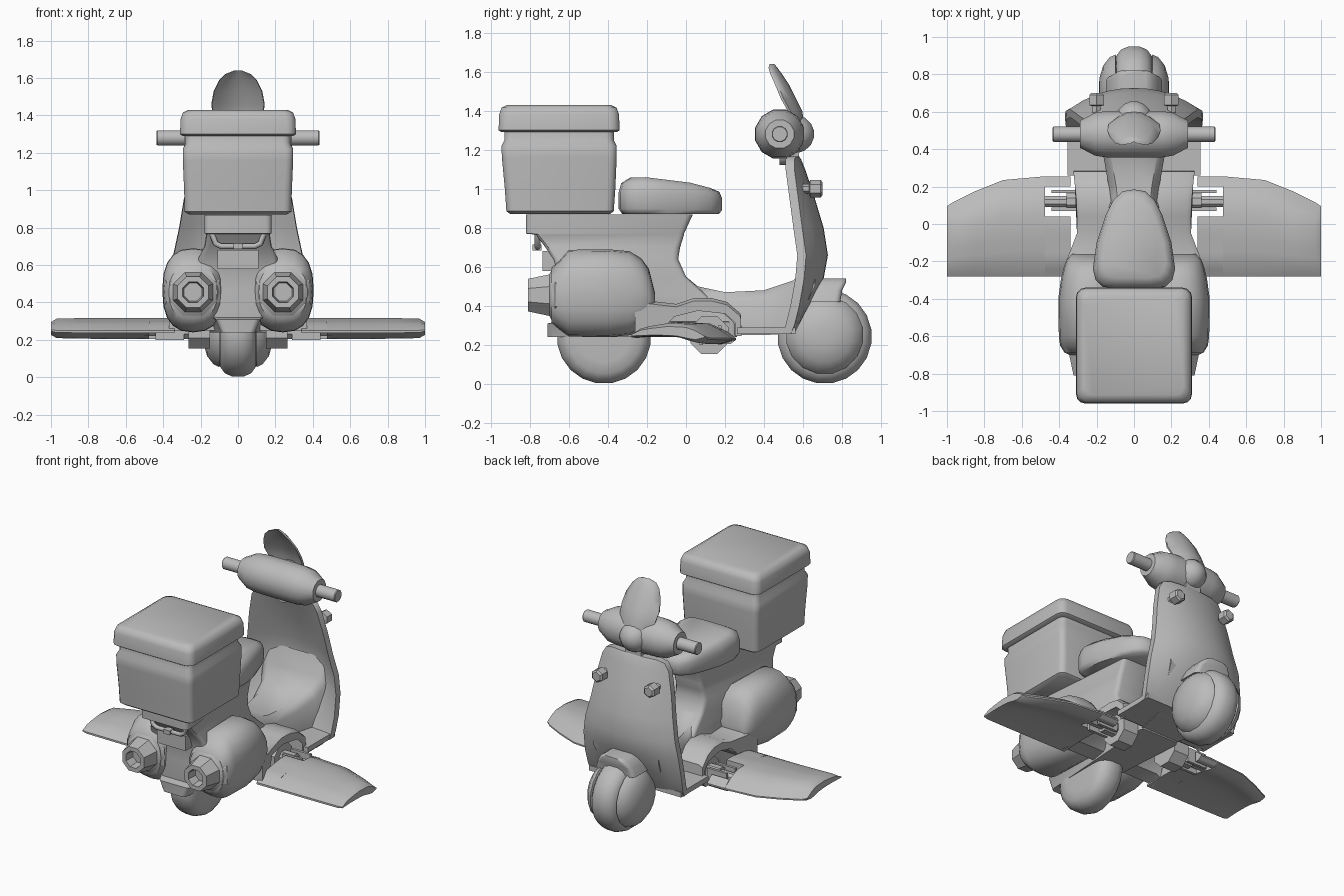
import bpy, bmesh, math
from mathutils import Vector

old = bpy.data.objects.get("Cube")
if old:
    bpy.data.objects.remove(old, do_unlink=True)

grey = bpy.data.materials.new("plain grey")
grey.use_nodes = True
grey.diffuse_color = (0.5, 0.5, 0.5, 1)
grey.node_tree.nodes["Principled BSDF"].inputs["Base Color"].default_value = (0.5, 0.5, 0.5, 1)


def finish(name, bm, angle=35):
    """Turn a bmesh into a shaded object."""
    bmesh.ops.remove_doubles(bm, verts=bm.verts, dist=0.0005)
    bmesh.ops.recalc_face_normals(bm, faces=bm.faces)
    me = bpy.data.meshes.new(name)
    bm.to_mesh(me)
    bm.free()
    ob = bpy.data.objects.new(name, me)
    bpy.context.collection.objects.link(ob)
    me.materials.append(grey)
    bpy.ops.object.select_all(action='DESELECT')
    bpy.context.view_layer.objects.active = ob
    ob.select_set(True)
    bpy.ops.object.shade_smooth_by_angle(angle=math.radians(angle))
    return ob


def loft(name, rings, caps=True, angle=35):
    """Skin a list of closed rings."""
    bm = bmesh.new()
    vs = [[bm.verts.new(p) for p in r] for r in rings]
    n = len(vs[0])
    for a, b in zip(vs, vs[1:]):
        for i in range(n):
            j = (i + 1) % n
            bm.faces.new((a[i], a[j], b[j], b[i]))
    if caps:
        bm.faces.new(vs[0])
        bm.faces.new(vs[-1])
    return finish(name, bm, angle)


def lathe(name, profile, centre, axis, n=16, angle=35):
    """Revolve (radius, distance) pairs about an axis 'X' or 'Y' through centre."""
    c = Vector(centre)
    rings = []
    for r, d in profile:
        ring = []
        for i in range(n):
            t = 2 * math.pi * (i + 0.5) / n
            u, w = r * math.cos(t), r * math.sin(t)
            ring.append(c + Vector((d, u, w) if axis == 'X' else (u, d, w)))
        rings.append(ring)
    return loft(name, rings, True, angle)


def rounded(hx, y0, y1, r, z, hf=None):
    """Rounded rectangle at height z; hf is the half width at the y1 end."""
    hf = hx if hf is None else hf
    pts = []
    for k, (sx, h, y) in enumerate(((1, hf, y1), (-1, hf, y1), (-1, hx, y0), (1, hx, y0))):
        sy = 1 if y == y1 else -1
        for i in range(4):
            t = math.pi / 2 * (k + i / 3)
            pts.append((sx * (h - r) + r * math.cos(t), y - sy * r + r * math.sin(t), z))
    return pts


def box(name, x0, x1, y0, y1, z0, z1):
    ring = lambda z: [(x0, y0, z), (x1, y0, z), (x1, y1, z), (x0, y1, z)]
    return loft(name, [ring(z0), ring(z1)])


def lerp(table, t):
    for (a, u), (b, v) in zip(table, table[1:]):
        if t <= b:
            return u + (v - u) * (t - a) / (b - a)
    return table[-1][1]


# Cargo box and lid
loft("cargo_box", [rounded(h, a, b, r, z) for z, h, a, b, r in (
    (0.87, .26, -.90, -.39, .03), (0.885, .285, -.92, -.37, .04), (1.0, .288, -.928, -.362, .04),
    (1.16, .295, -.943, -.355, .04), (1.22, .295, -.945, -.355, .04), (1.25, .28, -.93, -.37, .04),
    (1.31, .28, -.93, -.37, .04))])
loft("cargo_lid", [rounded(h, -.65 - h, -.65 + h, .05, z) for z, h in (
    (1.29, .295), (1.30, .31), (1.38, .307), (1.415, .295), (1.43, .265))], angle=50)

# Seat
half = [(.1, -.345), (.17, -.335), (.205, -.3), (.22, -.24), (.2, -.1), (.15, .05), (.11, .13), (.06, .175)]
outline = half + [(0, .185)] + [(-x, y) for x, y in reversed(half)]
seat = []
for f, s in ((0, .93), (.15, 1), (.6, 1), (.85, .95), (1, .78)):
    seat.append([(x * s, (y + .08) * s - .08,
                  .87 + f * lerp([(-.4, .185), (-.25, .19), (.06, .16), (.2, .13)], y)) for x, y in outline])
loft("seat", seat, angle=60)

# Rear body under the seat and box
loft("rear_body", [rounded(h, a, b, .03, z, f) for z, a, b, h, f in (
    (.24, -.71, .26, .09, .15), (.31, -.71, .26, .12, .15), (.32, -.66, .25, .14, .15), (.46, -.66, .1, .2, .13),
    (.55, -.65, 0, .22, .12), (.64, -.68, -.04, .21, .12), (.70, -.72, -.03, .18, .11),
    (.765, -.77, -.01, .17, .11), (.77, -.82, -.01, .18, .11), (.868, -.82, .035, .18, .11))])

# Centre tunnel, floor board and leg shield
loft("centre_tunnel", [[(h, y, b), (h, y, t - .05), (h - .04, y, t), (-h + .04, y, t), (-h, y, t - .05), (-h, y, b)]
                       for y, t, h, b in ((-.06, .62, .11, .25), (0, .55, .115, .25), (.06, .5, .12, .25),
                                          (.2, .47, .135, .25), (.4, .48, .17, .25), (.55, .53, .21, .26),
                                          (.61, .6, .24, .4), (.66, .72, .25, .5))], angle=50)
box("floor_board", -.355, .355, .26, .56, .255, .29)
shield = []
for z, w, yc, ye in ((1.165, .17, .575, .56), (1.15, .225, .585, .55), (1.1, .255, .605, .55), (.95, .29, .655, .57),
                     (.8, .315, .70, .59), (.66, .345, .722, .61), (.54, .365, .70, .60),
                     (.4, .37, .63, .575), (.3, .365, .575, .55), (.255, .36, .55, .53)):
    xs = [i / 5 for i in range(-5, 6)]
    front = [(w * t, yc + (ye - yc) * abs(t) ** 2.2 + .005, z) for t in xs]
    shield.append(front + [(x * .99, y - .045, z) for x, y, _ in reversed(front)])
loft("leg_shield", shield, angle=45)

# Front fender and steering neck
loft("front_fender", [rounded(h, .58, b, .03, z) for z, h, b in (
    (.42, .15, .79), (.48, .13, .8), (.52, .10, .82), (.54, .07, .82))], angle=50)
lathe("steering_neck", [(.06, .0), (.06, .1)], (0, .48, 1.18), 'Y')

# Handlebar with grips, headlight and windscreen
bar = [(.038, .435), (.042, .43), (.042, .29), (.075, .29), (.085, .27), (.118, .21), (.128, .15), (.13, .06)]
lathe("handlebar", bar + [(r, -d) for r, d in reversed(bar)], (0, .48, 1.28), 'X', 12)
lathe("headlight", [(.1, 0), (.1, .09), (.085, .13), (.055, .16), (.02, .175)], (0, .48, 1.28), 'Y', 16, 60)
screen = []
for z, w, y in ((1.3, .10, .61), (1.4, .135, .595), (1.46, .143, .565), (1.53, .13, .53), (1.59, .1, .49),
                (1.62, .07, .468), (1.64, .02, .452)):
    front = [(w * t, y - w * .45 * t * t, z) for t in (-1, -.7, -.35, 0, .35, .7, 1)]
    screen.append(front + [(x * .97, v - .014, q) for x, v, q in reversed(front)])
loft("windscreen", screen, angle=60)

# Wheels
tyre = [(.13, .1), (.19, .095), (.225, .07), (.242, .03)]
for name, y in (("front_wheel", .71), ("rear_wheel", -.42)):
    lathe(name, tyre + [(r, -d) for r, d in reversed(tyre)], (0, y, .243), 'X', 20, 50)

# Rear number plate and grab handle
box("rear_plate", -.11, .11, -.735, -.65, .58, .68)
curve = bpy.data.curves.new("grab_handle", 'CURVE')
curve.dimensions = '3D'
curve.bevel_depth = .015
curve.bevel_resolution = 2
spline = curve.splines.new('POLY')
path = [(-.14, .77), (-.12, .715), (-.09, .70), (.09, .70), (.12, .715), (.14, .77)]
spline.points.add(len(path) - 1)
for p, (x, z) in zip(spline.points, path):
    p.co = (x, -.76, z, 1)
curve.materials.append(grey)
handle = bpy.data.objects.new("grab_handle", curve)
bpy.context.collection.objects.link(handle)
box("handle_latch", -.025, .025, -.785, -.74, .685, .715)


def wing_section(x, y0, y1, tip, fat=1):
    """Wing slice between y0 and y1, on a chord ending at tip."""
    top = [(0, .25), (.15, .293), (.5, .318), (.75, .31), (.92, .27), (1, .235)]
    low = [(0, .237), (.3, .245), (.6, .24), (.85, .205), (.95, .205), (1, .225)]
    pts = []
    for table, order in ((top, range(9)), (low, range(8, -1, -1))):
        for i in order:
            y = y0 + (y1 - y0) * i / 8
            z = lerp(table, (y + .28) / (tip + .28))
            pts.append((x, y, .26 + (z - .26) * fat))
    return pts


# Paired parts
for side, s in (("left", 1), ("right", -1)):
    # Side cowl with exhaust nozzle
    rings = []
    for y, cx, cz, rx, rz in ((-.16, .23, .41, .1, .06), (-.19, .22, .45, .14, .14), (-.23, .22, .46, .155, .185),
                              (-.29, .225, .465, .165, .215), (-.4, .24, .465, .165, .225), (-.6, .24, .465, .162, .222),
                              (-.65, .24, .455, .155, .175), (-.69, .24, .455, .13, .14)):
        ring = []
        for i in range(20):
            c, n = math.cos(i * math.pi / 10), math.sin(i * math.pi / 10)
            ring.append((s * (cx + rx * math.copysign(abs(c) ** .8, c)), y, cz + rz * math.copysign(abs(n) ** .8, n)))
        rings.append(ring)
    loft(side + "_cowl", rings, angle=50)
    lathe(side + "_exhaust", [(.155, -.63), (.155, -.67), (.135, -.69), (.115, -.7), (.09, -.81), (.06, -.81),
                              (.052, -.74)], (s * .24, 0, .455), 'Y', 8, 25)

    # Arched step fairing above the wing joint
    arch = [(-.26, .43), (-.18, .425), (-.05, .41), (.04, .44), (.13, .44), (.21, .42), (.28, .36), (.285, .26),
            (.25, .26), (.25, .33), (.2, .375), (.06, .39), (-.06, .36), (-.15, .26), (-.26, .25)]
    wide = [(-.26, .37), (-.18, .355), (-.06, .305), (.1, .305), (.29, .325)]
    loft(side + "_step_fairing", [[(s * f * lerp(wide, y), y, z - d) for y, z in arch]
                                  for f, d in ((.3, 0), (.92, 0), (1, .015))])

    # Wing, notched around its hinge
    full = ((.475, .255, 1), (.7, .235, 1), (.85, .175, .97), (.97, .115, .92), (1.0, .095, .6))
    loft(side + "_wing", [wing_section(s * x, -.28, t, t, f) for x, t, f in full])
    loft(side + "_wing_root_rear", [wing_section(s * x, -.28, .04, .255) for x in (.34, .476)])
    loft(side + "_wing_root_front", [wing_section(s * x, .2, .255, .255) for x in (.34, .476)])

    # Wing hinge
    lathe(side + "_wing_pivot", [(.105, .15), (.105, .265)], (0, .12, .25), 'X', 8) if s > 0 else \
        lathe(side + "_wing_pivot", [(.105, -.15), (.105, -.265)], (0, .12, .25), 'X', 8)
    lathe(side + "_hinge_pin", [(.05, s * .25), (.05, s * .36), (.032, s * .36), (.032, s * .5)],
          (0, .12, .25), 'X', 8)
    for i, y in enumerate((.07, .165)):
        box(side + "_hinge_arm_" + "ab"[i], s * .29, s * .44, y, y + .018, .2, .3)

    # Front wheel hub dome and turn signal
    lathe(side + "_hub_dome", [(.1, s * .06), (.2, s * .1), (.185, s * .13), (.14, s * .165), (.07, s * .185),
                               (.02, s * .188)], (0, .71, .25), 'X', 16, 60)
    lathe(side + "_turn_signal", [(.025, .58), (.025, .63), (.045, .635), (.045, .69), (.032, .70)],
          (s * .2, 0, 1.0), 'Y', 6)
